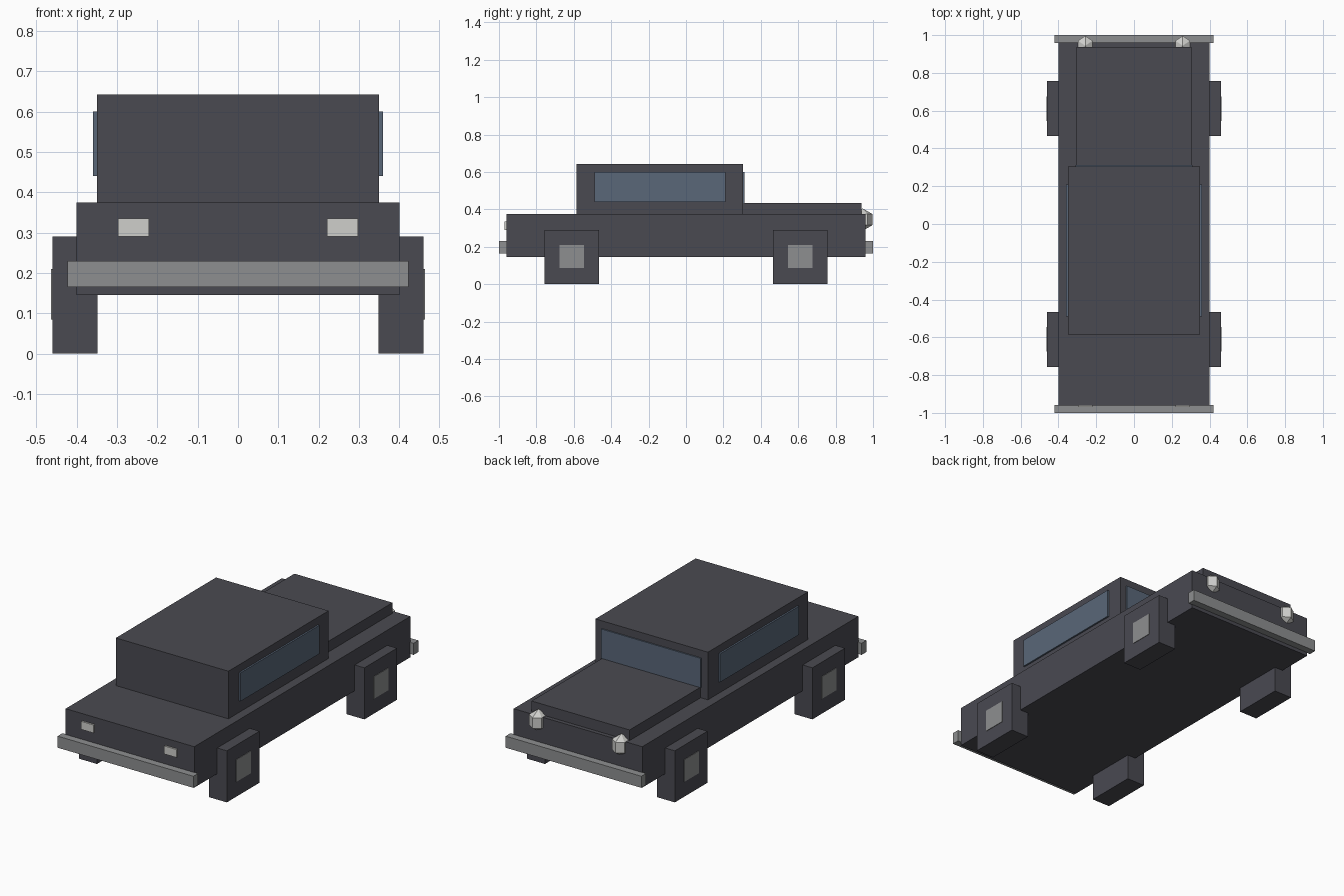
import bpy
import bmesh
from mathutils import Matrix, Vector

old = bpy.data.objects.get("Cube")
if old:
    bpy.data.objects.remove(old, do_unlink=True)


def material(name, rgb):
    mat = bpy.data.materials.new(name)
    mat.use_nodes = True
    colour = (*rgb, 1)
    mat.diffuse_color = colour
    mat.node_tree.nodes["Principled BSDF"].inputs["Base Color"].default_value = colour
    return mat


dark = material("dark grey paint", (0.068, 0.068, 0.083))
chrome = material("dull chrome", (0.27, 0.275, 0.28))
glass = material("blue glass", (0.1, 0.135, 0.19))
lamp = material("pale lamp", (0.62, 0.62, 0.6))


def finish(name, bm, mat):
    mesh = bpy.data.meshes.new(name)
    bm.to_mesh(mesh)
    bm.free()
    mesh.materials.append(mat)
    obj = bpy.data.objects.new(name, mesh)
    bpy.context.collection.objects.link(obj)
    return obj


def box(name, mat, x, y, z):
    """Box spanning the given (low, high) ranges."""
    low, high = (Vector(v) for v in zip(x, y, z))
    bm = bmesh.new()
    bmesh.ops.create_cube(bm, size=1, matrix=Matrix.LocRotScale(
        (low + high) / 2, None, high - low))
    return finish(name, bm, mat)


def mirrored(span, side):
    return tuple(sorted(side * v for v in span))


# Body shell, cabin and bonnet
box("body", dark, (-0.4, 0.4), (-0.96, 0.96), (0.145, 0.375))
box("cabin", dark, (-0.35, 0.35), (-0.585, 0.305), (0.375, 0.643))
box("bonnet", dark, (-0.305, 0.305), (0.305, 0.937), (0.375, 0.435))

# Windscreen plate
box("windscreen", glass, (-0.31, 0.31), (0.305, 0.312), (0.435, 0.6))

# Bumpers at both ends
for end, label in ((-1, "rear"), (1, "bonnet_end")):
    box(label + "_bumper", chrome, (-0.422, 0.422),
        mirrored((0.957, 1.0), end), (0.165, 0.23))

for side, label in ((1, "left"), (-1, "right")):
    # Side window plate
    box(label + "_window", glass, mirrored((0.35, 0.3595), side),
        (-0.49, 0.21), (0.44, 0.6))

    # Block wheels with square hubs
    for end, place in ((-1, "rear"), (1, "bonnet_end")):
        tag = label + "_" + place
        box(tag + "_wheel", dark, mirrored((0.348, 0.46), side),
            mirrored((0.466, 0.756), end), (0, 0.29))
        box(tag + "_hub", chrome, mirrored((0.455, 0.463), side),
            mirrored((0.545, 0.675), end), (0.085, 0.21))

    # Square tail lamp
    box(label + "_tail_lamp", lamp, mirrored((0.22, 0.297), side),
        (-0.97, -0.955), (0.29, 0.335))

    # Faceted headlamp
    bm = bmesh.new()
    bmesh.ops.create_uvsphere(bm, u_segments=6, v_segments=3, radius=1)
    bmesh.ops.transform(bm, verts=bm.verts, matrix=Matrix.LocRotScale(
        (side * 0.258, 0.944, 0.345), None, (0.052, 0.06, 0.06)))
    finish(label + "_headlamp", bm, lamp)
